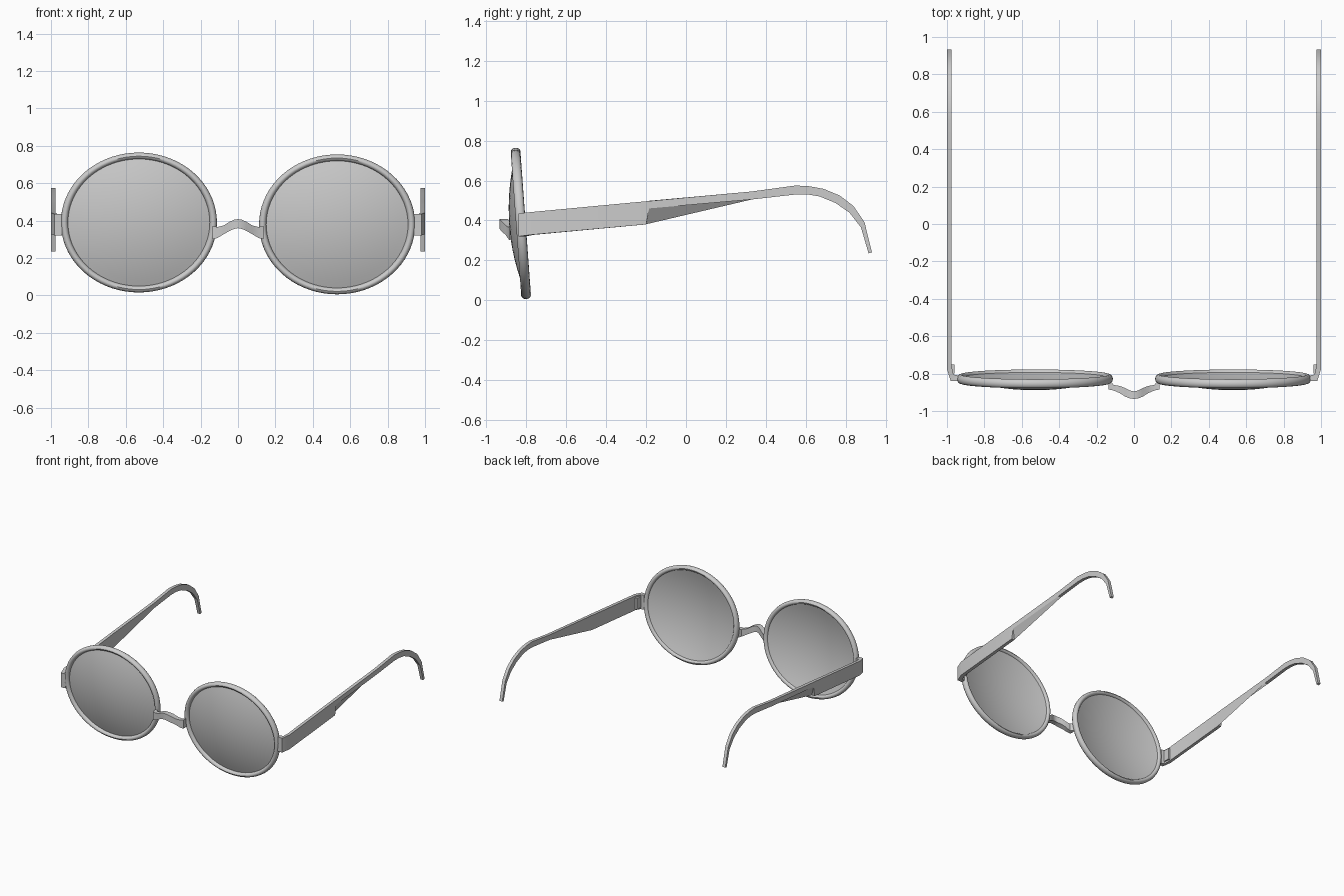
import bpy, bmesh
from math import sin, cos, pi, radians
from mathutils import Matrix

cube = bpy.data.objects.get("Cube")
if cube:
    bpy.data.objects.remove(cube, do_unlink=True)

grey = bpy.data.materials.new("light grey")
grey.use_nodes = True
grey.diffuse_color = (0.6, 0.6, 0.6, 1)
grey.node_tree.nodes["Principled BSDF"].inputs["Base Color"].default_value = (0.6, 0.6, 0.6, 1)


def finish(name, bm, angle):
    """Clean up a bmesh and turn it into a shaded object."""
    bmesh.ops.remove_doubles(bm, verts=bm.verts, dist=1e-5)
    bmesh.ops.recalc_face_normals(bm, faces=bm.faces)
    mesh = bpy.data.meshes.new(name)
    bm.to_mesh(mesh)
    bm.free()
    mesh.materials.append(grey)
    obj = bpy.data.objects.new(name, mesh)
    bpy.context.collection.objects.link(obj)
    bpy.ops.object.select_all(action="DESELECT")
    obj.select_set(True)
    bpy.context.view_layer.objects.active = obj
    bpy.ops.object.shade_smooth_by_angle(angle=radians(angle))
    return obj


def bridge_rings(bm, a, b):
    """Join two rings of vertices with quads."""
    n = len(a)
    for i in range(n):
        j = (i + 1) % n
        bm.faces.new((a[i], a[j], b[j], b[i]))


def loft(name, sections, angle):
    """Solid through a list of cross-sections, capped at both ends."""
    bm = bmesh.new()
    rings = [[bm.verts.new(p) for p in s] for s in sections]
    for a, b in zip(rings, rings[1:]):
        bridge_rings(bm, a, b)
    bm.faces.new(rings[0])
    bm.faces.new(rings[-1])
    return finish(name, bm, angle)


def lathe(name, profile, closed, place, steps=72):
    """Revolve (radius, depth) points about the depth axis."""
    bm = bmesh.new()
    rings = []
    for r, y in profile:
        angles = [2 * pi * k / steps for k in range(steps)]
        rings.append([bm.verts.new((r * cos(t), y, r * sin(t))) for t in angles])
    for a, b in zip(rings, rings[1:] + rings[:1] if closed else rings[1:]):
        bridge_rings(bm, a, b)
    bmesh.ops.transform(bm, matrix=place, verts=bm.verts)
    bmesh.ops.remove_doubles(bm, verts=bm.verts, dist=1e-5)
    bmesh.ops.dissolve_degenerate(bm, edges=bm.edges, dist=1e-6)
    return finish(name, bm, 40)


# Rim tube section and domed lens shell
RIM, EDGE, SAG, THICK = 0.3575, 0.35, 0.058, 0.012
rim_profile = [(RIM + 0.0175 * cos(2 * pi * k / 12), 0.024 * sin(2 * pi * k / 12)) for k in range(12)]
radii = [EDGE * k / 8 for k in range(9)]
dome = [(r, -SAG * (1 - (r / EDGE) ** 2)) for r in radii]
lens_profile = dome + [(r, y + THICK) for r, y in reversed(dome)]

# Temple plan and profile: outer x, y; inner x, y; top z; outer bottom z; inner bottom z
temple = [
    (0.94, -0.84, 0.94, -0.81, 0.435, 0.32, 0.32),
    (0.98, -0.84, 0.965, -0.805, 0.435, 0.32, 0.32),
    (1.0, -0.775, 0.975, -0.76, 0.442, 0.328, 0.328),
    (1.0, -0.2, 0.975, -0.2, 0.496, 0.38, 0.38),
    (1.0, -0.185, 0.975, -0.199, 0.497, 0.46, 0.381),
    (1.0, 0.33, 0.975, 0.33, 0.545, 0.505, 0.505),
]
# Ear hook: top y, z; bottom y, z
hook = [
    (0.55, 0.575, 0.55, 0.53), (0.62, 0.571, 0.61, 0.53), (0.69, 0.558, 0.67, 0.52),
    (0.77, 0.525, 0.75, 0.487), (0.84, 0.472, 0.82, 0.438), (0.895, 0.39, 0.877, 0.365),
    (0.932, 0.24, 0.915, 0.235),
]

for side, s, height in (("left", 1, 0.38), ("right", -1, 0.39)):
    place = (Matrix.Translation((0.53 * s, -0.828, height))
             @ Matrix.Rotation(radians(4.2), 4, "X") @ Matrix.Diagonal((1.113, 1, 1, 1)))
    lathe(side + "_rim", rim_profile, True, place)
    lathe(side + "_lens", lens_profile, False, place)

    sections = [[(s * ox, oy, top), (s * ox, oy, ob), (s * ix, iy, ib), (s * ix, iy, top)]
                for ox, oy, ix, iy, top, ob, ib in temple]
    sections += [[(s, ty, tz), (s, by, bz), (s * 0.975, by, bz), (s * 0.975, ty, tz)]
                 for ty, tz, by, bz in hook]
    loft(side + "_temple", sections, 20)

    # Small hinge inside the temple
    bm = bmesh.new()
    bmesh.ops.create_cube(bm, size=1, matrix=Matrix.Translation((0.968 * s, -0.775, 0.382))
                          @ Matrix.Diagonal((0.018, 0.05, 0.09, 1)))
    finish(side + "_hinge", bm, 20)

# Nose bridge: x, front y, back y, top z, bottom z, mirrored about the centre
half = [
    (0.135, -0.885, -0.825, 0.37, 0.302), (0.11, -0.89, -0.86, 0.366, 0.307),
    (0.075, -0.905, -0.866, 0.375, 0.328), (0.045, -0.924, -0.878, 0.394, 0.345),
    (0.02, -0.933, -0.891, 0.405, 0.356),
]
middle = [(0, -0.935, -0.895, 0.408, 0.36)]
whole = [(-x, *rest) for x, *rest in half] + middle + half[::-1]
loft("nose_bridge", [[(x, f, t), (x, f, b), (x, k, b), (x, k, t)] for x, f, k, t, b in whole], 35)
